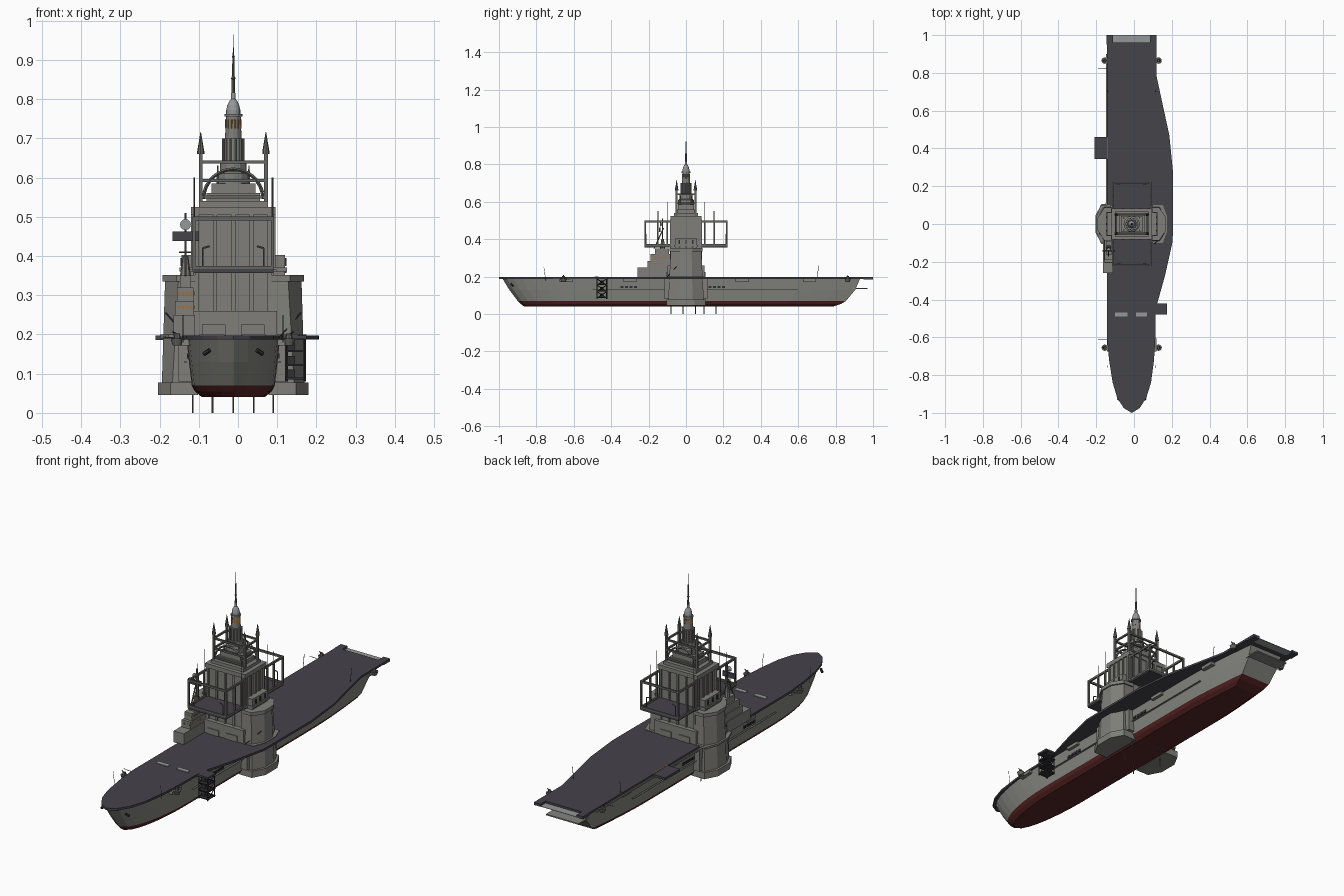
import bpy, bmesh, math
from mathutils import Vector, Matrix

CX = -0.012  # centre line of hull and tower


def mat(name, r, g, b):
    m = bpy.data.materials.new(name)
    m.diffuse_color = (r, g, b, 1)
    return m


GREY = mat("hull grey", 0.23, 0.23, 0.21)
STONE = mat("tower stone", 0.215, 0.213, 0.195)
DECK = mat("deck dark", 0.06, 0.056, 0.068)
RED = mat("keel red", 0.10, 0.018, 0.018)
METAL = mat("dark metal", 0.03, 0.03, 0.035)
STEEL = mat("frame steel", 0.13, 0.13, 0.122)
PALE = mat("pale steel", 0.30, 0.31, 0.32)
AMBER = mat("amber glass", 0.32, 0.17, 0.06)


class Part:
    """Collects simple solids into one mesh object."""

    def __init__(self):
        self.bm = bmesh.new()

    def box(self, x0, x1, y0, y1, z0, z1):
        m = Matrix.Translation(((x0 + x1) / 2, (y0 + y1) / 2, (z0 + z1) / 2))
        bmesh.ops.create_cube(self.bm, size=1, matrix=m @ Matrix.Diagonal((x1 - x0, y1 - y0, z1 - z0, 1)))
        return self

    def cbox(self, hx, hy, z0, z1):
        return self.box(CX - hx, CX + hx, -hy, hy, z0, z1)

    def rod(self, a, b, r, r2=None, n=6):
        a, b = Vector(a), Vector(b)
        d = b - a
        m = Matrix.Translation((a + b) / 2) @ d.to_track_quat('Z', 'Y').to_matrix().to_4x4()
        bmesh.ops.create_cone(self.bm, cap_ends=True, segments=n, radius1=r,
                              radius2=r if r2 is None else r2, depth=d.length, matrix=m)
        return self

    def prism(self, pts, z0, z1, top=None):
        top = top or pts
        lo = [self.bm.verts.new((x, y, z0)) for x, y in pts]
        hi = [self.bm.verts.new((x, y, z1)) for x, y in top]
        self.bm.faces.new(lo[::-1])
        self.bm.faces.new(hi)
        for i in range(len(lo)):
            j = (i + 1) % len(lo)
            self.bm.faces.new((lo[i], lo[j], hi[j], hi[i]))
        return self

    def lathe(self, prof, n=12, x=CX, y=0):
        rings = [[self.bm.verts.new((x + r * math.cos(2 * math.pi * i / n), y + r * math.sin(2 * math.pi * i / n), z))
                  for i in range(n)] for r, z in prof]
        for a, b in zip(rings, rings[1:]):
            for i in range(n):
                j = (i + 1) % n
                self.bm.faces.new((a[i], a[j], b[j], b[i]))
        self.bm.faces.new(rings[0][::-1])
        self.bm.faces.new(rings[-1])
        return self

    def done(self, name, *mats):
        bmesh.ops.recalc_face_normals(self.bm, faces=self.bm.faces[:])
        me = bpy.data.meshes.new(name)
        self.bm.to_mesh(me)
        self.bm.free()
        ob = bpy.data.objects.new(name, me)
        bpy.context.collection.objects.link(ob)
        for m in mats:
            me.materials.append(m)
        return ob


# Hull: lofted sections (z, half width, bow y, stern y), red below the waterline
levels = [(0.04, 0.08, -0.865, 0.785), (0.055, 0.098, -0.885, 0.83), (0.07, 0.106, -0.90, 0.855),
          (0.13, 0.113, -0.945, 0.905), (0.188, 0.119, -0.98, 0.93)]
N = 24
hull = Part()
grid = []
for z, w, y0, y1 in levels:
    row = []
    for i in range(N + 1):
        t = (i / N) ** 1.4
        s = math.sqrt(max(0, 1 - (1 - min(t / 0.22, 1)) ** 2)) if t < 0.22 else 1
        s *= 1 - 0.25 * max(0, (t - 0.8) / 0.2) ** 1.5
        row.append([hull.bm.verts.new((CX + k * max(w * s, 0.0015), y0 + (y1 - y0) * t, z)) for k in (-1, 1)])
    grid.append(row)
for a, b in zip(grid, grid[1:]):
    for i in range(N):
        for k in (0, 1):
            hull.bm.faces.new((a[i][k], a[i + 1][k], b[i + 1][k], b[i][k]))
    for i in (0, N):
        hull.bm.faces.new((a[i][0], a[i][1], b[i][1], b[i][0]))
for row in (grid[0], grid[-1]):
    for i in range(N):
        hull.bm.faces.new((row[i][0], row[i][1], row[i + 1][1], row[i + 1][0]))
for f in hull.bm.faces:
    f.material_index = 1 if f.calc_center_median().z < 0.07 else 0
hull.done("hull", GREY, RED)

# Flight deck with angled bulge on the right
outline = [(-0.012, -1), (0.03, -0.975), (0.065, -0.92), (0.09, -0.84), (0.106, -0.72), (0.113, -0.6),
           (0.115, -0.45), (0.165, -0.27), (0.205, -0.09), (0.207, 0.27), (0.187, 0.47), (0.15, 0.64),
           (0.12, 0.78), (0.12, 0.95), (0.105, 0.96), (-0.125, 0.96), (-0.143, 0.95), (-0.143, -0.6),
           (-0.132, -0.72), (-0.113, -0.84), (-0.089, -0.92), (-0.054, -0.975)]
Part().prism(outline, 0.187, 0.197).done("flight_deck", DECK)

# Stern round-down ramp and lower stern platform
Part().prism([(-0.11, 0.96), (0.085, 0.96), (0.10, 1), (-0.125, 1)], 0.185, 0.187,
             [(-0.11, 0.955), (0.085, 0.955), (0.10, 1), (-0.125, 1)]).done("stern_ramp", PALE)
Part().box(-0.145, -0.11, 0.95, 1, 0.184, 0.197).box(0.085, 0.12, 0.95, 1, 0.184, 0.197).done("stern_corners", DECK)
Part().box(-0.10, 0.076, 0.87, 0.97, 0.134, 0.14).done("stern_platform", GREY)

# Deck plates and side lifts
Part().box(-0.10, -0.035, -0.49, -0.468, 0.197, 0.20).box(0.01, 0.07, -0.49, -0.468, 0.197, 0.20).done("blast_plates", PALE)
Part().box(-0.21, -0.14, 0.345, 0.46, 0.186, 0.197).done("left_lift", DECK)
Part().box(-0.143, -0.139, 0.345, 0.46, 0.197, 0.199).done("left_lift_edge", AMBER)
Part().box(0.115, 0.175, -0.48, -0.42, 0.188, 0.197).done("right_lift", DECK)

# Lattice below the right lift
lat = Part()
zs = [0.085, 0.12, 0.155, 0.188]
for x in (0.123, 0.17):
    for y in (-0.476, -0.424):
        lat.rod((x, y, 0.08), (x, y, 0.19), 0.003, n=4)
    for a, b in zip(zs, zs[1:]):
        lat.rod((x, -0.476, a), (x, -0.424, b), 0.0025, n=4).rod((x, -0.424, a), (x, -0.476, b), 0.0025, n=4)
for z in zs[:3]:
    lat.box(0.12, 0.173, -0.478, -0.422, z, z + 0.005)
    lat.box(0.125, 0.145, -0.46, -0.44, z, z + 0.025)
lat.done("lift_lattice", METAL)

# Galleries, vents and side lines on the hull
gal, vents = Part(), Part()
for s in (-1, 1):
    x = CX + s * 0.12
    for y in (-0.64, -0.3, 0.3, 0.66):
        gal.box(x - 0.012, x + 0.012, y - 0.035, y + 0.035, 0.172, 0.187)
    for y0 in (-0.35, 0.12):
        for i in range(4):
            xx = CX + s * 0.115
            vents.box(xx - 0.003, xx + 0.003, y0 + i * 0.024, y0 + i * 0.024 + 0.017, 0.139, 0.151)
    vents.rod((CX + s * 0.06, -0.935, 0.16), (CX + s * 0.075, -0.925, 0.15), 0.006)
    gal.box(x - 0.006, x + 0.002, -0.5, 0.6, 0.128, 0.131)
gal.box(-0.149, -0.14, 0.1, 0.9, 0.18, 0.187)
gal.done("side_galleries", GREY)
vents.done("hull_vents", METAL)

# Round gun tubs, antenna arms and deck masts
tub, gun, ant = Part(), Part(), Part()
for x in (-0.155, 0.13):
    for y in (-0.655, 0.865):
        tub.rod((x, y, 0.172), (x, y, 0.19), 0.011, 0.017, 12)
        tub.rod((x, y, 0.19), (x, y, 0.203), 0.009, 0.007, 8)
        gun.rod((x, y, 0.20), (x + (0.012 if x > 0 else -0.012), y, 0.207), 0.002)
for y in (-0.61, 0.825):
    ant.rod((-0.14, y, 0.19), (-0.19, y, 0.193), 0.0015, n=4)
for x in (-0.14, 0.115):
    ant.rod((x, 0.70, 0.19), (x, 0.71, 0.26), 0.0015, n=4).rod((x, -0.75, 0.18), (x, -0.76, 0.25), 0.0012, n=4)
tub.done("gun_tubs", STEEL)
gun.done("guns", METAL)
ant.done("deck_masts", STEEL)

# Island bridge beside the tower, stepped up towards the stern
isl = Part().box(-0.165, -0.11, -0.26, -0.08, 0.195, 0.25).box(-0.16, -0.112, -0.205, -0.08, 0.25, 0.285)
isl.box(-0.155, -0.114, -0.19, -0.08, 0.285, 0.32).box(-0.148, -0.12, -0.165, -0.09, 0.32, 0.35)
isl.rod((-0.134, -0.125, 0.35), (-0.134, -0.125, 0.40), 0.014, 0.007, 8).done("island_bridge", STONE)
win = Part()
for z, y in ((0.265, -0.206), (0.30, -0.191)):
    for i in range(4):
        win.box(-0.153 + i * 0.01, -0.146 + i * 0.01, y, y + 0.004, z, z + 0.009)
        win.box(-0.117, -0.1115, y + 0.015 + i * 0.02, y + 0.028 + i * 0.02, z, z + 0.009)
win.done("island_windows", AMBER)
Part().rod((-0.134, -0.125, 0.40), (-0.134, -0.125, 0.51), 0.003).rod((-0.15, -0.125, 0.41), (-0.118, -0.125, 0.41), 0.002) \
    .rod((-0.134, -0.17, 0.35), (-0.134, -0.12, 0.46), 0.003).done("island_mast", STEEL)
Part().box(-0.167, -0.10, -0.145, -0.137, 0.438, 0.462).done("radar_bar", DECK)
Part().rod((-0.134, -0.14, 0.48), (-0.134, -0.128, 0.48), 0.014, 0.004, 12).done("radar_dish", PALE)

# Tower body: stacked blocks and tapering side bastions that run down past the hull
body = Part().cbox(0.102, 0.078, 0.19, 0.523).cbox(0.132, 0.06, 0.19, 0.403).cbox(0.112, 0.10, 0.19, 0.26)
body.cbox(0.108, 0.083, 0.505, 0.525).cbox(0.137, 0.064, 0.36, 0.37).cbox(0.11, 0.09, 0.36, 0.365)
body.cbox(0.14, 0.115, 0.08, 0.187)


def bastion(s, x, mid, tip, hy, ty):
    p = [(x, -hy), (mid, -hy), (tip, -ty), (tip, ty), (mid, hy), (x, hy)]
    return [(CX + s * a, b) for a, b in p][::s]


for s in (-1, 1):
    body.prism(bastion(s, 0.09, 0.16, 0.192, 0.105, 0.045), 0.045, 0.077)
    body.prism(bastion(s, 0.09, 0.155, 0.182, 0.095, 0.035), 0.077, 0.335, bastion(s, 0.09, 0.14, 0.174, 0.082, 0.03))
    body.prism(bastion(s, 0.09, 0.145, 0.180, 0.088, 0.035), 0.335, 0.352)
    body.prism(bastion(s, 0.09, 0.165, 0.187, 0.10, 0.04), 0.19, 0.20)
    # pilasters on the front, back and sides
    for i in range(5):
        x = CX - 0.092 + i * 0.046
        body.box(x - 0.005, x + 0.005, s * 0.0805 - 0.004, s * 0.0805 + 0.004, 0.26, 0.505)
        y = -0.066 + i * 0.033
        body.box(CX + s * 0.104 - 0.004, CX + s * 0.104 + 0.004, y - 0.004, y + 0.004, 0.37, 0.505)
    body.box(CX + s * 0.05 - 0.03, CX + s * 0.05 + 0.03, -0.104, 0.104, 0.19, 0.225)
body.done("tower_body", STONE)
slots = Part()
for s in (-1, 1):
    x = CX + s * 0.133
    for y in (-0.035, 0, 0.035):
        slots.box(x - 0.002, x + 0.002, y - 0.006, y + 0.006, 0.357, 0.361)
        slots.box(x - 0.002, x + 0.002, y - 0.004, y + 0.004, 0.375, 0.395)
    slots.rod((CX + s * 0.172, -0.05, 0.255), (CX + s * 0.115, -0.11, 0.19), 0.002, n=4)
slots.done("tower_slots_and_stays", METAL)

# Scaffold platforms ahead of and behind the tower
floor, frame = Part(), Part()
for s in (-1, 1):
    y0, y1 = sorted((s * 0.08, s * 0.222))
    floor.box(CX - 0.102, CX + 0.102, y0, y1, 0.357, 0.367)
    for x in (CX - 0.1, CX + 0.1):
        for y, top in ((0.218, 0.50), (0.15, 0.55), (0.1, 0.60)):
            frame.box(x - 0.004, x + 0.004, s * y - 0.004, s * y + 0.004, 0.36, 0.50)
            frame.rod((x, s * y, 0.49), (x, s * y, top), 0.002, n=4)
        for z in (0.495, 0.37):
            frame.box(x - 0.004, x + 0.004, y0, y1, z - 0.005, z + 0.005)
    for z in (0.495, 0.37):
        frame.box(CX - 0.1, CX + 0.1, s * 0.218 - 0.004, s * 0.218 + 0.004, z - 0.005, z + 0.005)
    for k in (-1, 1):
        frame.rod((CX + k * 0.078, s * 0.21, 0.37), (CX + k * 0.078, s * 0.21, 0.42), 0.0025)
        frame.rod((CX + k * 0.078, s * 0.21, 0.42), (CX + k * 0.06, s * 0.21, 0.425), 0.0025)
floor.done("scaffold_floors", DECK)
frame.done("scaffold_frame", STEEL)

# Crown: four spiked pillars, beams and arches
crown = Part()
for sy in (-1, 1):
    y = sy * 0.05
    for s in (-1, 1):
        x = CX + s * 0.083
        crown.box(x - 0.005, x + 0.005, y - 0.005, y + 0.005, 0.52, 0.66)
        crown.lathe([(0.009, 0.66), (0.009, 0.667), (0.005, 0.69), (0.0008, 0.716)], 8, x, y)
    for z in (0.55, 0.592, 0.64):
        crown.box(CX - 0.083, CX + 0.083, y - 0.004, y + 0.004, z - 0.004, z + 0.004)
    arc = [(CX + 0.076 * math.cos(math.pi * i / 14), y, 0.545 + 0.076 * math.sin(math.pi * i / 14)) for i in range(15)]
    for a, b in zip(arc, arc[1:]):
        crown.rod(a, b, 0.0045, n=4)
    for z in (0.592, 0.64):
        x = CX + sy * 0.083
        crown.box(x - 0.004, x + 0.004, -0.05, 0.05, z - 0.004, z + 0.004)
crown.done("crown_frame", STEEL)

# Spire: stepped base, columned drum, dome and needle
base = Part().cbox(0.088, 0.065, 0.523, 0.54).cbox(0.068, 0.048, 0.54, 0.56).cbox(0.056, 0.042, 0.56, 0.585)
base.lathe([(0.043, 0.585), (0.043, 0.61), (0.034, 0.615), (0.034, 0.64), (0.026, 0.64), (0.026, 0.70),
            (0.021, 0.70), (0.019, 0.755), (0.023, 0.755), (0.023, 0.762)], 12)
for i in range(12):
    a = math.pi * (i + 0.5) / 6
    x, y = CX + 0.027 * math.cos(a), 0.027 * math.sin(a)
    base.rod((x, y, 0.64), (x, y, 0.70), 0.0035)
for x in (-0.04, 0.04):
    for y in (-0.032, 0.032):
        base.rod((CX + x, y, 0.58), (CX + x, y, 0.63), 0.003, 0.002)
base.done("spire_drum", STONE)
lamp = Part()
for i in range(12):
    a = math.pi * (i + 0.5) / 6
    x, y = CX + 0.0188 * math.cos(a), 0.0188 * math.sin(a)
    lamp.rod((x, y, 0.725), (x, y, 0.748), 0.003, n=4)
lamp.done("spire_windows", AMBER)
dome = Part().lathe([(0.018, 0.762), (0.018, 0.772), (0.015, 0.785), (0.01, 0.795), (0.006, 0.80), (0.006, 0.815)], 16).done("spire_dome", PALE)
Part().lathe([(0.005, 0.81), (0.004, 0.85), (0.006, 0.852), (0.003, 0.86), (0.0025, 0.905), (0.004, 0.908),
              (0.0015, 0.912), (0.0006, 0.965)], 8).done("spire_needle", STEEL)

# Pipes hanging below the keel
pipes = Part()
for i, (x, y) in enumerate(((-0.115, 0.05), (-0.065, -0.08), (CX, 0.16), (0.04, -0.016), (0.09, 0.096))):
    pipes.rod((x, y, 0), (x, y, 0.08), 0.0025)
pipes.done("keel_pipes", STEEL)
